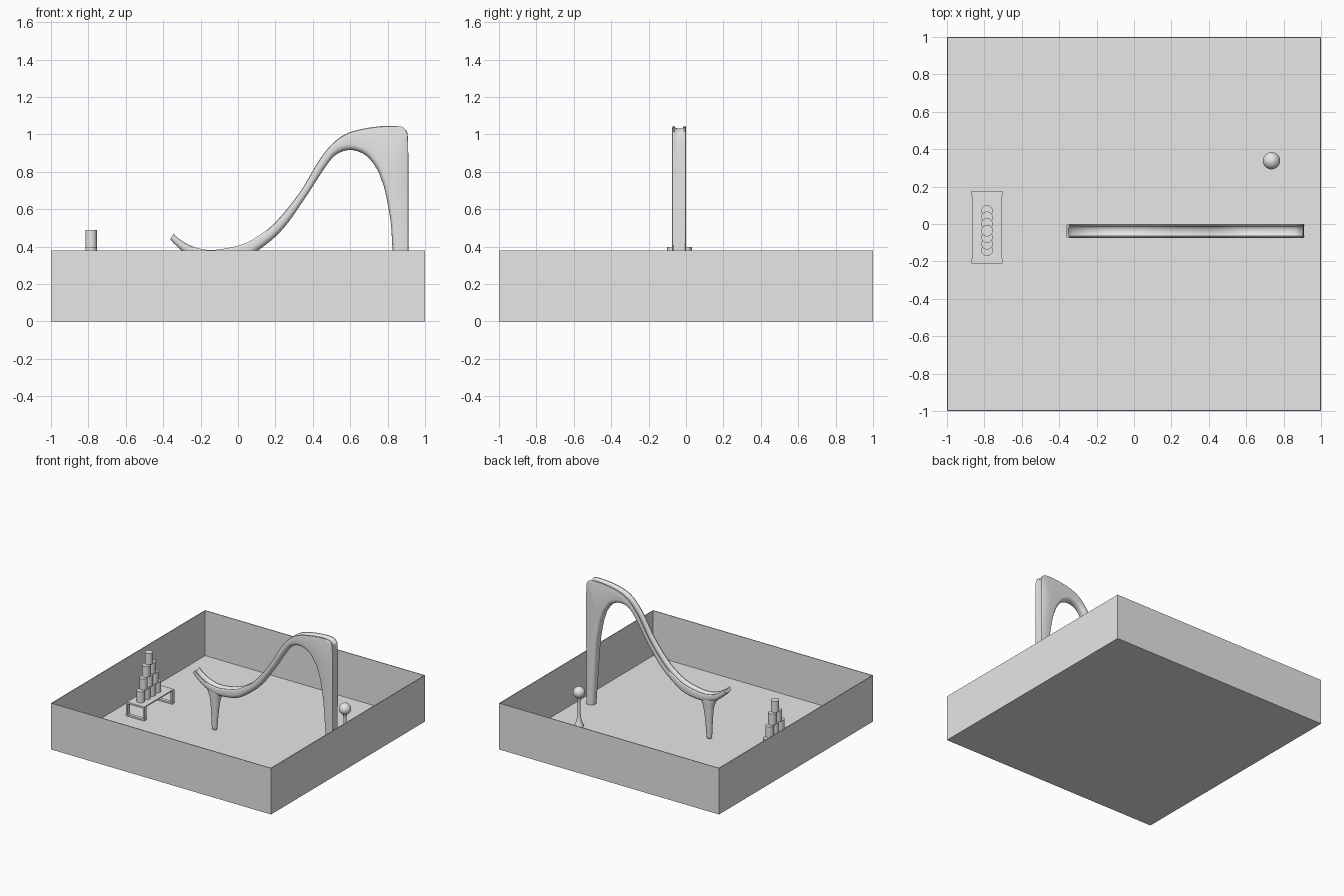
import bpy, bmesh, math
from mathutils import Vector

if "Cube" in bpy.data.objects:
    bpy.data.objects.remove(bpy.data.objects["Cube"])

grey = bpy.data.materials.new("plain_grey")
grey.diffuse_color = (0.8, 0.8, 0.8, 1)
grey.use_nodes = True
grey.node_tree.nodes["Principled BSDF"].inputs["Base Color"].default_value = grey.diffuse_color


def make(name, bm, smooth=False):
    bmesh.ops.recalc_face_normals(bm, faces=bm.faces)
    me = bpy.data.meshes.new(name)
    bm.to_mesh(me)
    bm.free()
    ob = bpy.data.objects.new(name, me)
    bpy.context.collection.objects.link(ob)
    me.materials.append(grey)
    if smooth:
        bpy.ops.object.select_all(action='DESELECT')
        ob.select_set(True)
        bpy.context.view_layer.objects.active = ob
        bpy.ops.object.shade_smooth_by_angle(angle=math.radians(35))
    return ob


def add_box(bm, x0, x1, y0, y1, z0, z1):
    vs = bmesh.ops.create_cube(bm, size=1)["verts"]
    for v in vs:
        v.co = ((x0 + x1) / 2 + v.co.x * (x1 - x0),
                (y0 + y1) / 2 + v.co.y * (y1 - y0),
                (z0 + z1) / 2 + v.co.z * (z1 - z0))


def add_loft(bm, rings):
    rows = [[bm.verts.new(p) for p in r] for r in rings]
    n = len(rows[0])
    for a, b in zip(rows, rows[1:]):
        for i in range(n):
            j = (i + 1) % n
            bm.faces.new((a[i], a[j], b[j], b[i]))
    bm.faces.new(rows[0])
    bm.faces.new(rows[-1][::-1])


def spline(pts, steps):
    # Catmull-Rom through tuples of any length
    out = []
    for i in range(len(pts) - 1):
        p = [pts[max(0, min(len(pts) - 1, i + k))] for k in (-1, 0, 1, 2)]
        for s in range(steps):
            t = s / steps
            out.append([0.5 * (2 * b + (c - a) * t + (2 * a - 5 * b + 4 * c - d) * t * t
                               + (3 * b - a - 3 * c + d) * t ** 3) for a, b, c, d in zip(*p)])
    return out + [list(pts[-1])]


def circle(x, y, z, rx, ry, n=32):
    return [(x + rx * math.cos(k * math.tau / n), y + ry * math.sin(k * math.tau / n), z)
            for k in range(n)]


# open tray: thin floor and four thin walls
bm = bmesh.new()
T, H = 0.006, 0.38
add_box(bm, -1, 1, -1, 1, 0, 0.01)
for s in (-1, 1):
    e = sorted((s, s * (1 - T)))
    add_box(bm, e[0], e[1], -1, 1, 0, H)
    add_box(bm, -1 + T, 1 - T, e[0], e[1], 0, H)
make("tray", bm)

# ramp: (outer x, outer z, inner x, inner z, groove depth) from the tip to the tall leg foot
CY, W = -0.037, 0.037
stations = [
    (-0.345, 0.468, -0.362, 0.440, 0.008), (-0.31, 0.438, -0.335, 0.41, 0.012),
    (-0.24, 0.40, -0.255, 0.345, 0.015), (-0.14, 0.382, -0.14, 0.312, 0.015),
    (0.0, 0.405, 0.015, 0.33, 0.015), (0.09, 0.445, 0.125, 0.392, 0.015),
    (0.2, 0.53, 0.245, 0.50, 0.015), (0.33, 0.69, 0.362, 0.665, 0.015),
    (0.435, 0.864, 0.47, 0.83, 0.015), (0.515, 0.96, 0.53, 0.895, 0.015),
    (0.6, 1.012, 0.607, 0.916, 0.015), (0.73, 1.04, 0.687, 0.885, 0.015),
    (0.85, 1.045, 0.745, 0.81, 0.015), (0.895, 1.025, 0.765, 0.76, 0.012),
    (0.908, 0.98, 0.785, 0.70, 0.006), (0.91, 0.8, 0.815, 0.54, 0.003),
    (0.91, 0.5, 0.826, 0.38, 0.0), (0.91, 0.015, 0.85, 0.015, 0.0)]


def section(ox, oz, ix, iz, g):
    out, inn = Vector((ox, oz)), Vector((ix, iz))
    d = out - inn
    L = d.length
    d.normalize()
    r, e = min(0.032, L * 0.5), min(0.012, L * 0.2)
    half = []                                     # (y, height) from bottom centre to top centre
    for k in range(7):                            # rounded underside
        a = k / 6 * math.pi / 2
        half.append((W - r + r * math.sin(a), r - r * math.cos(a)))
    half[0] = (max(W - r, 0.002), 0)
    half += [(W, L - e), (W - 0.002, L - e * 0.3), (W - 0.006, L), (W - 0.011, L - 0.001)]
    for k in range(1, 5):                         # groove
        a = k / 4 * math.pi / 2
        half.append(((W - 0.011) * math.cos(a), L - 0.001 - g * math.sin(a)))
    pts = half + [(-y, h) for y, h in reversed(half[:-1])]
    return [(inn.x + d.x * h, CY + y, inn.y + d.y * h) for y, h in pts]


bm = bmesh.new()
add_loft(bm, [section(*s) for s in spline(stations, 5)])
make("ramp", bm, True)

# short ramp leg: (x centre, x radius, y radius, z)
leg = [(-0.186, 0.012, 0.012, 0.015), (-0.186, 0.021, 0.019, 0.025), (-0.185, 0.026, 0.023, 0.1),
       (-0.182, 0.034, 0.028, 0.2), (-0.18, 0.045, 0.032, 0.27), (-0.178, 0.06, 0.034, 0.31),
       (-0.175, 0.085, 0.034, 0.345)]
bm = bmesh.new()
add_loft(bm, [circle(x, CY, z, rx, ry) for x, rx, ry, z in spline(leg, 4)])
make("ramp_short_leg", bm, True)

# table: thin top and a rectangular frame at each end
bm = bmesh.new()
TX0, TX1, TZ, B = -0.868, -0.703, 0.125, 0.014
add_box(bm, TX0 + 0.006, TX1 - 0.003, -0.21, 0.175, TZ - 0.01, TZ)
for y0 in (-0.212, 0.149):
    y1 = y0 + 0.028
    add_box(bm, TX0, TX0 + B, y0, y1, 0.008, TZ - 0.002)
    add_box(bm, TX1 - B, TX1, y0, y1, 0.008, TZ - 0.002)
    add_box(bm, TX0 + B, TX1 - B, y0, y1, 0.008, 0.008 + B)
    add_box(bm, TX0 + B, TX1 - B, y0, y1, TZ - B, TZ - 0.002)
make("table", bm)

# pyramid of cans: rows of 4, 3, 2, 1
bm = bmesh.new()
CH = 0.0912
for row in range(4):
    for i in range(4 - row):
        y = -0.035 + (i - (3 - row) / 2) * 0.07
        z = TZ + row * CH
        add_loft(bm, [circle(-0.785, y, z + h, 0.031, 0.031) for h in (0, CH)])
make("stacked_cans", bm, True)

# ball stand: flared foot, thin post, small cup
BX, BY = 0.735, 0.338
stand = [(0.036, 0.008), (0.034, 0.016), (0.024, 0.045), (0.014, 0.09), (0.011, 0.14),
         (0.011, 0.2), (0.015, 0.235), (0.022, 0.252)]
bm = bmesh.new()
add_loft(bm, [circle(BX, BY, z, r, r) for r, z in spline(stand, 3)])
make("ball_stand", bm, True)

# ball
bm = bmesh.new()
bmesh.ops.create_uvsphere(bm, u_segments=32, v_segments=20, radius=0.046)
bmesh.ops.translate(bm, verts=bm.verts, vec=(BX, BY, 0.287))
make("ball", bm, True)
